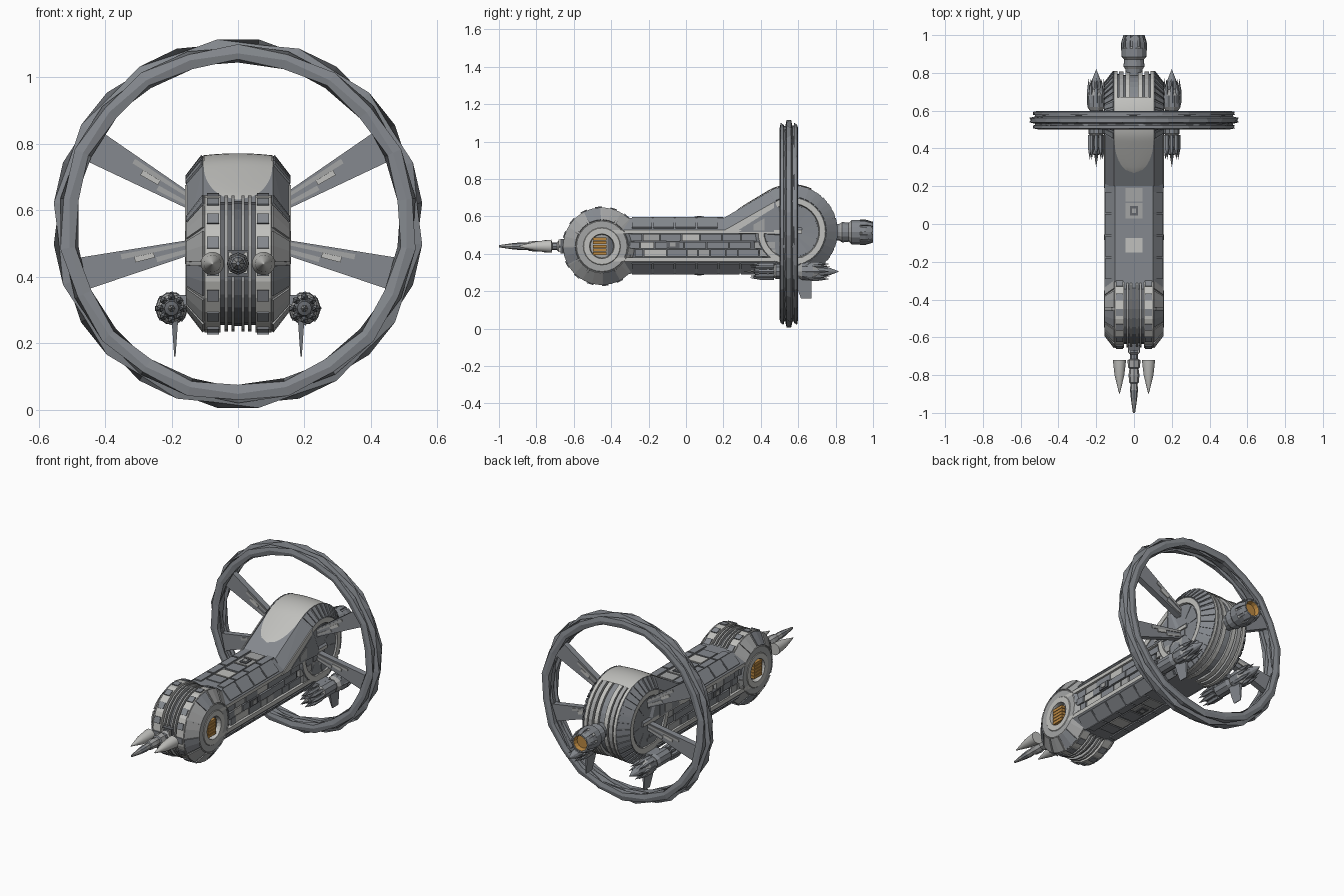
import bpy, bmesh, math, random
from mathutils import Matrix, Vector

random.seed(4)
if "Cube" in bpy.data.objects:
    bpy.data.objects.remove(bpy.data.objects["Cube"])


def material(name, color):
    m = bpy.data.materials.new(name)
    m.use_nodes = True
    m.diffuse_color = (*color, 1)
    m.node_tree.nodes["Principled BSDF"].inputs["Base Color"].default_value = (*color, 1)
    return m


MATS = [material("slate grey", (.235, .25, .272)), material("dark grey", (.125, .132, .145)),
        material("pale grey", (.53, .53, .51)), material("mid grey", (.37, .375, .375)),
        material("gold", (.5, .25, .055))]
SLATE, DARK, PALE, MID, GOLD = range(5)


def finish(bm, name, smooth=False):
    bmesh.ops.remove_doubles(bm, verts=bm.verts, dist=1e-5)
    bmesh.ops.recalc_face_normals(bm, faces=bm.faces)
    me = bpy.data.meshes.new(name)
    bm.to_mesh(me)
    bm.free()
    for m in MATS:
        me.materials.append(m)
    ob = bpy.data.objects.new(name, me)
    bpy.context.scene.collection.objects.link(ob)
    if smooth:
        bpy.ops.object.select_all(action='DESELECT')
        ob.select_set(True)
        bpy.context.view_layer.objects.active = ob
        bpy.ops.object.shade_smooth_by_angle(angle=math.radians(40))


def face(bm, verts, mat):
    f = bm.faces.new(verts)
    f.material_index = mat


def revolve(bm, prof, center, axis='x', n=24, a0=0, a1=360, mat=SLATE, closed=False):
    """Sweep (position, radius) points around an axis; mat may be one per segment."""
    full = a1 - a0 >= 360
    rows = []
    for i in range(n if full else n + 1):
        a = math.radians(a0 + (a1 - a0) * i / n)
        c, s = math.cos(a), math.sin(a)
        rows.append([bm.verts.new((center[0] + u, center[1] + r * c, center[2] + r * s) if axis == 'x'
                     else (center[0] + r * c, center[1] + u, center[2] + r * s)) for u, r in prof])
    k = len(prof)
    for i in range(n):
        p, q = rows[i], rows[(i + 1) % len(rows)]
        for j in range(k if closed else k - 1):
            m = mat if isinstance(mat, int) else mat[j]
            face(bm, (p[j], p[(j + 1) % k], q[(j + 1) % k], q[j]), m)
    if closed and not full:
        face(bm, rows[0], mat)
        face(bm, rows[-1], mat)


def plate(bm, center, x0, r0, x1, r1, a0, a1, mat, t=.006, n=2):
    """Raised plate on a drum surface."""
    d = Vector((r0 - r1, x1 - x0) if x1 > x0 else (r1 - r0, x0 - x1)).normalized() * t
    revolve(bm, [(x0, r0), (x1, r1), (x1 + d.x, r1 + d.y), (x0 + d.x, r0 + d.y)],
            center, n=n, a0=a0, a1=a1, mat=mat, closed=True)


def box(bm, x, y, z, mat):
    lo, hi = Vector((x[0], y[0], z[0])), Vector((x[1], y[1], z[1]))
    m = Matrix.Translation((lo + hi) / 2) @ Matrix.Diagonal((*(hi - lo), 1))
    for v in bmesh.ops.create_cube(bm, size=1, matrix=m)["verts"]:
        for f in v.link_faces:
            f.material_index = mat


def prism(bm, poly, axis, a, b, mat, caps=SLATE, taper=None):
    """Extrude a polygon; taper(u, v) scales the thickness at each corner."""
    mid = (a + b) / 2
    ends = [[bm.verts.new((mid + (e - mid) * (taper(u, v) if taper else 1), u, v) if axis == 'x'
                          else (u, e, v)) for u, v in poly] for e in (a, b)]
    k = len(poly)
    for i in range(k):
        face(bm, (ends[0][i], ends[0][(i + 1) % k], ends[1][(i + 1) % k], ends[1][i]),
             mat if isinstance(mat, int) else mat[i])
    for e in ends:
        face(bm, e, caps)


FRONT, REAR = (0, -.45, .44), (0, .565, .52)

# Hull: octagonal section with recessed sides and pale rails
half = [(.1, .295), (.155, .358), (.155, .381), (.132, .381), (.132, .508), (.155, .508), (.155, .528), (.1, .59)]
side_m = [SLATE, PALE, PALE, DARK, PALE, PALE, SLATE]
bm = bmesh.new()
prism(bm, half + [(-x, z) for x, z in reversed(half)], 'y', -.42, .62,
      side_m + [SLATE] + side_m[::-1] + [SLATE])
finish(bm, "hull")

# Armour plates on the sloping hull edges, blocks along top and bottom
bm = bmesh.new()
for s in (-1, 1):
    for i in range(7):
        y0 = -.29 + i * .117
        for (xa, za), (xb, zb), dz in (((.1, .59), (.149, .536), .006), ((.1, .295), (.149, .35), -.006)):
            if dz > 0 and y0 > .15:
                continue
            prism(bm, [(s * xa, za), (s * xb, zb), (s * (xb + .004), zb + dz), (s * xa, za + dz)],
                  'y', y0, y0 + .108, SLATE, SLATE)
    for z in (.59, .295):
        for i in range(4):
            y0 = -.27 + i * .12
            box(bm, sorted((s * .055, s * .097)), (y0, y0 + .11), (z - .007, z + .007), SLATE)
for z in (.59, .295):
    for i, (a, b) in enumerate(((-.23, -.16), (-.15, -.075), (-.06, .02), (.03, .11), (.12, .19))):
        box(bm, (-.045, .045), (a, b), (z - .005, z + .005), (SLATE, PALE, SLATE, MID, MID)[i])
    box(bm, (-.022, .022), (.045, .095), (z - .01, z + .01), DARK)
    box(bm, (-.011, .011), (.058, .082), (z - .012, z + .012), MID)
finish(bm, "hull_plates")

# Machinery blocks inside the side recesses
bm = bmesh.new()
for s in (-1, 1):
    for z0, z1 in ((.384, .422), (.427, .464), (.469, .505)):
        y = -.34
        while y < .5:
            w = random.uniform(.04, .12)
            x = s * random.uniform(.142, .152)
            box(bm, sorted((s * .125, x)), (y, y + w), (z0, z1),
                random.choice((SLATE, SLATE, SLATE, MID, PALE if y < .1 else SLATE)))
            y += w + random.choice((.005, .005, .022))
    box(bm, sorted((s * .13, s * .156)), (-.105, -.035), (.43, .468), DARK)
    box(bm, sorted((s * .13, s * .159)), (-.085, -.055), (.438, .46), MID)
finish(bm, "side_machinery")

# Front drum with grooved middle, bevelled cheeks and gold hubs
half = [(0, .188), (.01, .188), (.01, .205), (.02, .205), (.02, .185), (.03, .185), (.03, .205), (.04, .205),
        (.04, .185), (.052, .185), (.052, .207), (.1, .207), (.155, .135), (.155, .1), (.158, .097),
        (.158, .066), (.13, .062), (.13, 0)]
mats = [DARK, MID, MID, MID, DARK, MID, MID, MID, DARK, PALE, PALE, MID, MID, PALE, PALE, PALE, MID]
bm = bmesh.new()
for s in (-1, 1):
    revolve(bm, [(s * x, r) for x, r in half], FRONT, mat=mats)
    for i in range(12):
        plate(bm, FRONT, s * .102, .204, s * .152, .139, i * 30 + 2, i * 30 + 28, SLATE if i % 3 == 0 else MID)
    for i in range(16):
        plate(bm, FRONT, s * .057, .207, s * .094, .207, i * 22.5, i * 22.5 + 10, SLATE, n=1)
    for i in range(5):
        z = .394 + i * .019
        box(bm, sorted((s * .12, s * .152)), (-.497, -.425), (z, z + .016), GOLD)
finish(bm, "front_drum")

# Ramp rising from the hull to the rear drum, with pale edge rails and plates
bm = bmesh.new()
for s in (-1, 1):
    for x, y, z in ((.105, .2, .59), (.105, .441, .731), (.155, .2, .52), (.155, .476, .677),
                    (.155, .55, .5), (.105, .55, .7), (.1, .2, .5)):
        bm.verts.new((s * x, y, z))
bmesh.ops.convex_hull(bm, input=bm.verts)
for s in (-1, 1):
    prism(bm, [(.19, .508), (.25, .508), (.47, .645), (.47, .676), (.21, .528)], 'x', s * .15, s * .159, PALE, PALE)
    prism(bm, [(.28, .515), (.47, .515), (.47, .632)], 'x', s * .15, s * .157, SLATE, SLATE)
    prism(bm, [(.36, .525), (.42, .525), (.42, .59), (.36, .555)], 'x', s * .15, s * .16, MID, MID)
finish(bm, "ramp")

# Rear drum with grooves and radial ribs
half = [(0, .225), (.02, .225), (.02, .24), (.045, .24), (.045, .225), (.055, .225), (.055, .243), (.08, .243),
        (.08, .23), (.087, .23), (.087, .245), (.105, .245), (.155, .18), (.155, .15), (.145, .145), (.145, 0)]
mats = [SLATE, MID, PALE, MID, DARK, MID, MID, MID, DARK, PALE, PALE, SLATE, PALE, MID, SLATE]
bm = bmesh.new()
for s in (-1, 1):
    revolve(bm, [(s * x, r) for x, r in half], REAR, n=32, mat=mats)
    for i in range(24):
        plate(bm, REAR, s * .106, .243, s * .153, .182, -120 + i * 10, -113 + i * 10, SLATE, n=1)
    for i in range(8):
        plate(bm, REAR, s * .145, .05, s * .149, .14, i * 45 + 5, i * 45 + 38, SLATE, n=3, t=.004)
finish(bm, "rear_drum")

# Smooth pale canopy running down the ramp in a rounded tongue
bm = bmesh.new()
path = []
for i in range(11):
    t = i / 10
    path.append((.27 + .171 * t, .631 + .1 * t, .103 * math.sqrt(max(0, 1 - (1 - t) ** 2)), -.5, .86))
for i in range(1, 13):
    a = math.radians(120 - i * 4.6)
    c, s = math.cos(a), math.sin(a)
    path.append((REAR[1] + .245 * c, REAR[2] + .245 * s, .103, c, s))
rows = []
for y, z, w, ny, nz in path:
    rows.append([])
    for j in range(-4, 5):
        h = .001 + .006 * (1 - (j / 4) ** 2) * w / .103
        rows[-1].append(bm.verts.new((w * j / 4, y + ny * h, z + nz * h)))
for p, q in zip(rows, rows[1:]):
    for j in range(8):
        face(bm, (p[j], p[j + 1], q[j + 1], q[j]), PALE)
finish(bm, "canopy", True)

# Great ring: core with three faceted bands
bm = bmesh.new()
for y, w, outer, inner, n, wave in ((.55, .045, .525, .503, 40, 0), (.55, .02, .55, .497, 28, .008),
                                    (.514, .013, .535, .49, 22, .005), (.586, .013, .535, .49, 22, .005)):
    rows = []
    for i in range(n):
        a = 2 * math.pi * (i + .5) / n
        d = wave * (1 if i % 2 else -1)
        mid = (outer + inner) / 2
        rows.append([bm.verts.new((r * math.cos(a), y + e, .56 + r * math.sin(a))) for e, r in
                     ((-w * .6, inner + d), (w * .6, inner - d), (w, mid), (w * .6, outer - d),
                      (-w * .6, outer + d), (-w, mid))])
    for i in range(n):
        p, q = rows[i], rows[(i + 1) % n]
        for j in range(6):
            face(bm, (p[j], p[(j + 1) % 6], q[(j + 1) % 6], q[j]), SLATE)
finish(bm, "great_ring")

# Four tapered spokes with pale inlays
bm = bmesh.new()
for s in (-1, 1):
    for a, b in (((.12, .612), (.45, .802)), ((.12, .495), (.485, .405))):
        a, b = Vector(a), Vector(b)
        p = (b - a).normalized().orthogonal()

        def blade(t0, t1, k, thick, mat, shift=0):
            pts = []
            for t, sign in ((t0, -1), (t0, 1), (t1, 1), (t1, -1)):
                v = a.lerp(b, t) + p * (.02 + .031 * t) * (k * sign + shift)
                pts.append((s * v.x, v.y))
            prism(bm, pts, 'y', .55 - thick, .55 + thick, mat, mat)
        blade(0, 1, 1, .018, SLATE)
        blade(.08, .62, .2, .022, MID, .55)
        blade(.36, .52, .24, .024, PALE, .1)
        blade(.08, .35, .25, .022, MID, -.4)
finish(bm, "spokes")

# Side engine pods with spiked ends, struts and downward tapering fins
POD = [(.36, 0), (.37, .022), (.44, .034), (.46, .026), (.48, .042), (.58, .042), (.6, .034), (.62, .047),
       (.68, .05), (.71, .036), (.76, .024), (.82, 0)]
for s, side in ((1, "left"), (-1, "right")):
    c = (s * .2, 0, .305)
    bm = bmesh.new()
    revolve(bm, POD, c, 'y', 10, mat=[DARK, SLATE, DARK, MID, SLATE, SLATE, MID, SLATE, MID, SLATE, SLATE])
    for i in range(8):
        a = math.pi * i / 4
        dx, dz = math.cos(a), math.sin(a)
        for r, y0, y1, y2 in ((.034, .47, .4, .34), (.04, .64, .7, .77)):
            spike = (c[0] + dx * r, 0, c[2] + dz * r)
            revolve(bm, [(y0, 0), (y0, .011), (y1, .012), (y2, 0)], spike, 'y', 5, mat=SLATE)
    revolve(bm, [(.30, 0), (.4, .016)], c, 'y', 6, mat=MID)
    box(bm, sorted((s * .1, s * .19)), (.5, .6), (.315, .345), SLATE)
    prism(bm, [(.58, .27), (.6, .2), (.615, .16), (.67, .16), (.67, .27)], 'x', s * .18, s * .2, SLATE,
          taper=lambda y, z: .2 + (z - .16) * 7)
    finish(bm, side + "_pod")

# Tail engine with ribbed nozzle and gold core
bm = bmesh.new()
c = (0, 0, .515)
revolve(bm, [(.76, .04), (.82, .046), (.835, .056), (.87, .052), (.885, .066), (.93, .068), (.94, .06),
             (.98, .058), (.995, .054), (.995, .044), (.97, .038), (.97, 0)], c, 'y', 14,
        mat=[SLATE, MID, SLATE, MID, SLATE, MID, SLATE, SLATE, MID, GOLD, GOLD])
for i in range(10):
    revolve(bm, [(.93, .058), (1, .048), (1, .056), (.96, .068), (.93, .068)], c, 'y', 1,
            a0=i * 36, a1=i * 36 + 24, mat=SLATE, closed=True)
finish(bm, "tail_engine")

# Nose spike with collars, hatch frame and two floating cones
bm = bmesh.new()
c = (0, 0, .44)
revolve(bm, [(-.62, .03), (-.68, .032), (-.69, .02), (-.715, .02), (-.72, .034), (-.76, .032), (-.765, .024),
             (-.8, .029), (-.84, .025), (-.845, .019), (-.88, .021), (-.93, .016), (-1, .006), (-1, 0)],
        c, 'y', 8, mat=[SLATE, MID, SLATE, MID, MID, SLATE, MID, MID, SLATE, MID, SLATE, MID, SLATE])
box(bm, (-.032, .032), (-.67, -.6), (.4, .48), DARK)
for s in (-1, 1):
    box(bm, sorted((s * .018, s * .028)), (-.682, -.64), (.41, .475), PALE)
finish(bm, "nose_spike")
for s, side in ((1, "left"), (-1, "right")):
    bm = bmesh.new()
    revolve(bm, [(-.72, 0), (-.72, .035), (-.8, .026), (-.89, .004), (-.9, 0)], (s * .077, 0, .44), 'y', 20, mat=PALE)
    finish(bm, side + "_nose_cone", True)
